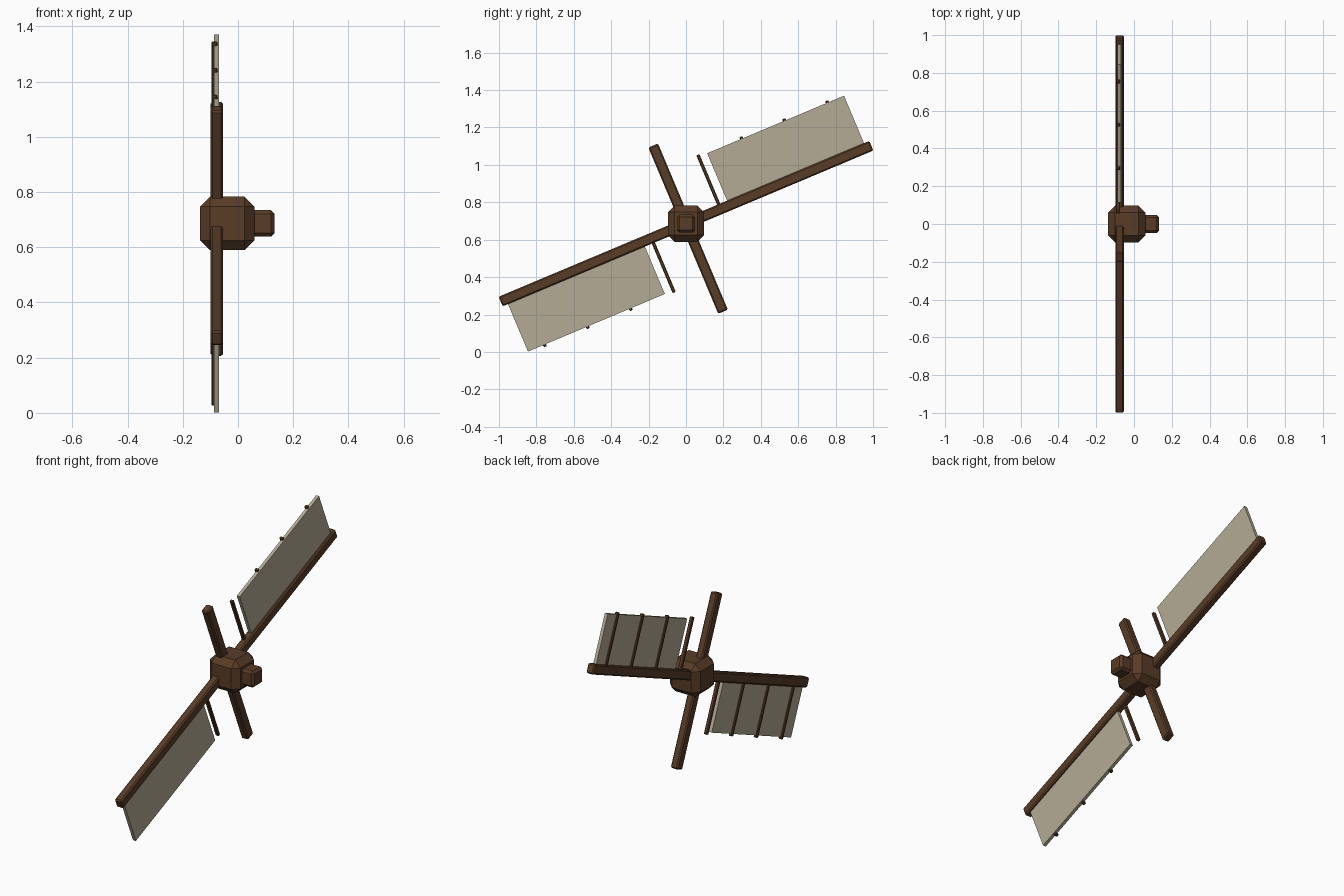
import bpy
from math import radians
from mathutils import Matrix

if "Cube" in bpy.data.objects:
    bpy.data.objects.remove(bpy.data.objects["Cube"])

HUB_Z = 0.686
ARM_X = -0.0765
TILT = radians(22.8)


def material(name, rgb):
    m = bpy.data.materials.new(name)
    m.diffuse_color = (*rgb, 1)
    m.use_nodes = True
    m.node_tree.nodes["Principled BSDF"].inputs["Base Color"].default_value = m.diffuse_color
    return m


wood = material("dark_wood", (0.10, 0.045, 0.02))
canvas = material("canvas", (0.46, 0.41, 0.30))


def box(name, x, y, z, mat, bevel=0.0, turn=0.0):
    """Box from (min, max) ranges relative to the hub, turned about the x axis."""
    bpy.ops.mesh.primitive_cube_add(size=1)
    o = bpy.context.object
    o.name = name
    mid = [(a + b) / 2 for a, b in (x, y, z)]
    size = [b - a for a, b in (x, y, z)]
    o.data.transform(Matrix.Translation(mid) @ Matrix.Diagonal((*size, 1)))
    o.location = (0, 0, HUB_Z)
    o.rotation_euler.x = turn
    o.data.materials.append(mat)
    if bevel:
        b = o.modifiers.new("chamfer", 'BEVEL')
        b.width = bevel
        b.segments = 1
    return o


# Hub and axle stub
box("hub", (-0.137, 0.06), (-0.097, 0.097), (-0.097, 0.097), wood, 0.036)
box("axle", (0.0, 0.132), (-0.048, 0.048), (-0.048, 0.048), wood, 0.013)

# Long spar carrying the sails, and the broken-off cross spar
arm_x = (ARM_X - 0.0225, ARM_X + 0.0225)
box("long_spar", arm_x, (-1.075, 1.075), (-0.028, 0.028), wood, 0.007, TILT)
box("short_spar", arm_x, (-0.028, 0.028), (-0.511, 0.453), wood, 0.007, TILT)

# Two opposite sails, each with four ribs behind the cloth
for side, turn in (("upper", TILT), ("lower", TILT + radians(180))):
    box(side + "_sail", (-0.087, -0.068), (0.25, 1.044), (0.0, 0.303), canvas, 0, turn)
    for i in range(4):
        u = 0.201 + 0.249 * i
        box(f"{side}_rib_{i + 1}", (-0.096, -0.074), (u - 0.009, u + 0.009),
            (0.0, 0.315), wood, 0.004, turn)
